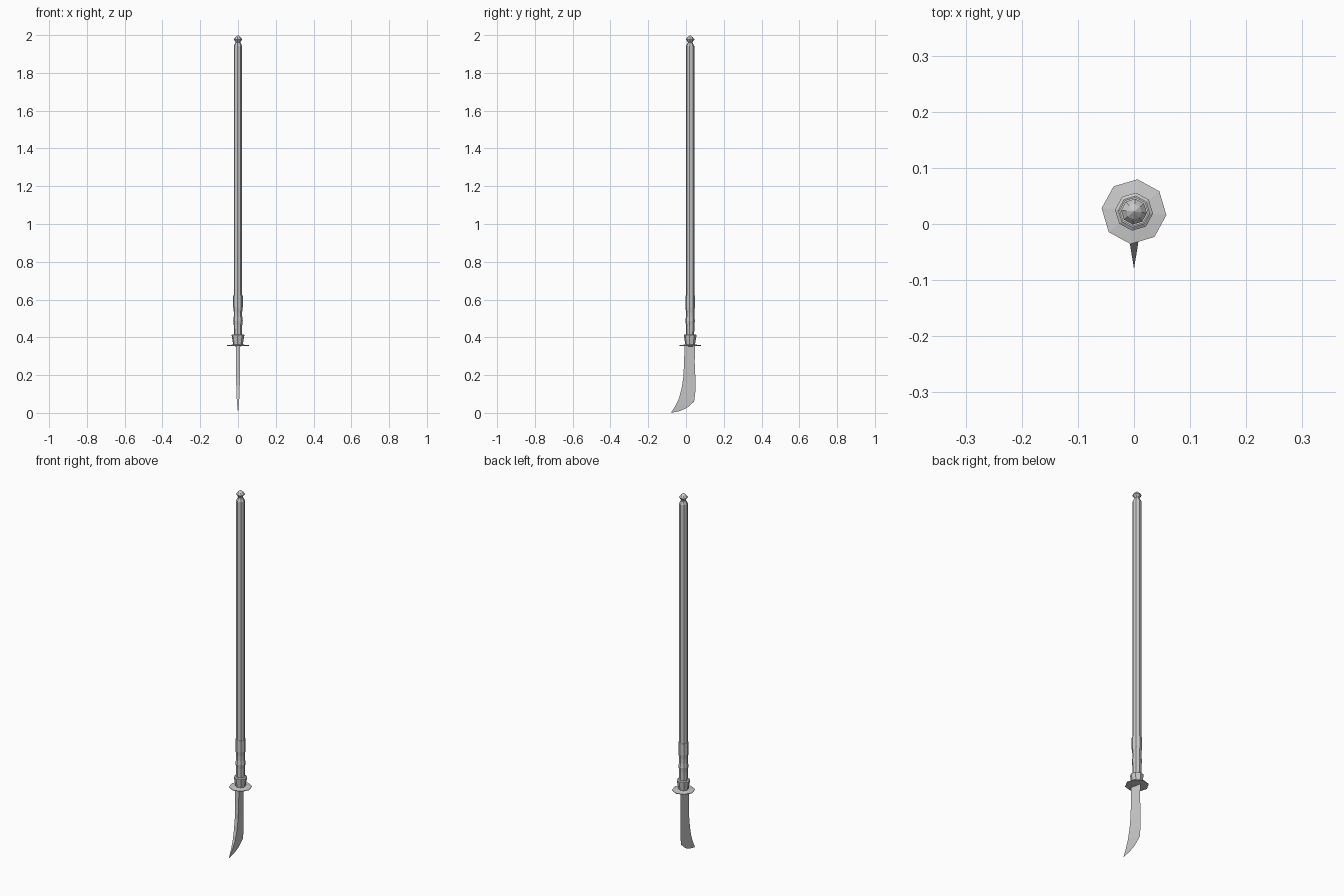
import bpy, bmesh, math

if "Cube" in bpy.data.objects:
    bpy.data.objects.remove(bpy.data.objects["Cube"])

CY = 0.022                    # pole axis offset in y
SIDES = 8
TURN = math.radians(-6)


def finish(bm, name):
    bmesh.ops.remove_doubles(bm, verts=bm.verts, dist=1e-5)
    bmesh.ops.recalc_face_normals(bm, faces=bm.faces)
    me = bpy.data.meshes.new(name)
    bm.to_mesh(me)
    bm.free()
    ob = bpy.data.objects.new(name, me)
    bpy.context.collection.objects.link(ob)
    return ob


def lathe(name, profile):
    """Eight-sided turned part from (radius, z) points, closed at both ends."""
    bm = bmesh.new()
    rings = []
    for r, z in profile:
        if r == 0:
            v = bm.verts.new((0, CY, z))
            rings.append([v] * SIDES)
        else:
            rings.append([bm.verts.new((r * math.cos(TURN + math.tau * i / SIDES),
                                        CY + r * math.sin(TURN + math.tau * i / SIDES), z))
                          for i in range(SIDES)])
    for a, b in zip(rings, rings[1:]):
        for i in range(SIDES):
            j = (i + 1) % SIDES
            quad = list(dict.fromkeys((a[i], a[j], b[j], b[i])))
            bm.faces.new(quad)
    for ring in (rings[0], rings[-1]):
        if ring[0] is not ring[1]:
            bm.faces.new(ring)
    return finish(bm, name)


# Pole with bevelled top
lathe("pole", [(0.021, 0.36), (0.0225, 0.62), (0.0225, 1.942), (0.015, 1.957)])

# Grip bands
lathe("grip_upper", [(0.0255, 0.558), (0.026, 0.622)])
lathe("grip_middle", [(0.0255, 0.487), (0.0225, 0.51), (0.0225, 0.535), (0.025, 0.558)])
lathe("grip_lower", [(0.0215, 0.415), (0.0225, 0.465), (0.025, 0.487)])

# Flared collar above the guard
lathe("collar", [(0.025, 0.358), (0.034, 0.412), (0.028, 0.416)])

# Disc guard
lathe("guard", [(0, 0.352), (0.058, 0.355), (0.058, 0.358), (0.025, 0.362)])

# Pommel knob
lathe("pommel", [(0.014, 1.955), (0.012, 1.962), (0.023, 1.977), (0.014, 1.989), (0, 2.0)])

# Curved blade: wedge with a flat spine at -y and a sharp edge at +y
# stations: spine y, spine z, half width, edge y, edge z
stations = [
    (-0.008, 0.356, 0.011, 0.048, 0.356),
    (-0.010, 0.270, 0.011, 0.046, 0.270),
    (-0.014, 0.190, 0.010, 0.050, 0.180),
    (-0.023, 0.130, 0.009, 0.050, 0.115),
    (-0.037, 0.078, 0.007, 0.043, 0.060),
    (-0.056, 0.038, 0.004, 0.006, 0.027),
    (-0.067, 0.019, 0.002, -0.032, 0.010),
]
bm = bmesh.new()
rows = [[bm.verts.new((-w, sy, sz)), bm.verts.new((w, sy, sz)), bm.verts.new((0, ey, ez))]
        for sy, sz, w, ey, ez in stations]
for a, b in zip(rows, rows[1:]):
    for i in range(3):
        j = (i + 1) % 3
        bm.faces.new((a[i], a[j], b[j], b[i]))
bm.faces.new(rows[0])
tip = bm.verts.new((0, -0.08, 0))
for i in range(3):
    bm.faces.new((rows[-1][i], rows[-1][(i + 1) % 3], tip))
finish(bm, "blade")
